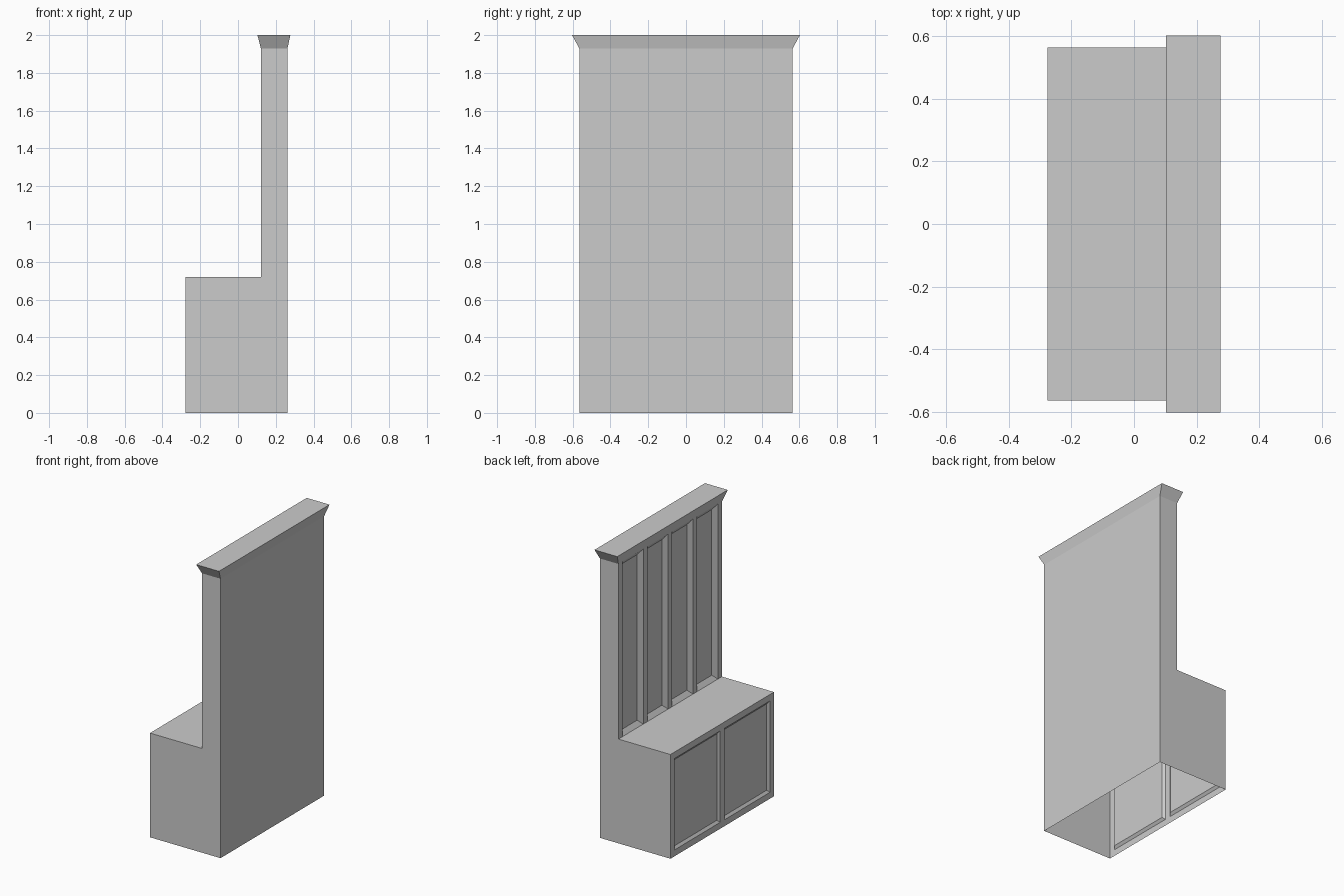
import bpy
import bmesh

if "Cube" in bpy.data.objects:
    bpy.data.objects.remove(bpy.data.objects["Cube"])

W = 0.565                      # half width along y
FRONT, STEP, BACK = -0.277, 0.121, 0.262
BENCH, TOP = 0.72, 1.93
FRAME = 0.044                  # width of rails and stiles


def finish(bm, name):
    bmesh.ops.remove_doubles(bm, verts=bm.verts, dist=1e-5)
    mesh = bpy.data.meshes.new(name)
    bm.to_mesh(mesh)
    bm.free()
    obj = bpy.data.objects.new(name, mesh)
    bpy.context.collection.objects.link(obj)
    return obj


def face(bm, points):
    return bm.faces.new([bm.verts.new(p) for p in points])


def cuts(n):
    """Alternating stile / opening positions for n equal openings."""
    opening = (2 * W - FRAME * (n + 1)) / n
    ys = [-W]
    for i in range(2 * n + 1):
        ys.append(ys[-1] + (FRAME if i % 2 == 0 else opening))
    return ys


def panelled_front(bm, x, ys, zs, open_row, depth, slope):
    """Front wall facing -x; odd columns of open_row sink in with sloped sides."""
    for j in range(len(zs) - 1):
        for i in range(len(ys) - 1):
            y0, y1, z0, z1 = ys[i], ys[i + 1], zs[j], zs[j + 1]
            ring = [(x, y0, z0), (x, y0, z1), (x, y1, z1), (x, y1, z0)]
            if j != open_row or i % 2 == 0:
                face(bm, ring)
                continue
            y0, y1, z0, z1 = y0 + slope, y1 - slope, z0 + slope, z1 - slope
            xb = x + depth
            inner = [(xb, y0, z0), (xb, y0, z1), (xb, y1, z1), (xb, y1, z0)]
            face(bm, inner)
            for a in range(4):
                b = (a + 1) % 4
                face(bm, [ring[a], ring[b], inner[b], inner[a]])


# Body: L-shaped shell, open underneath
bm = bmesh.new()
profile = [(FRONT, 0), (BACK, 0), (BACK, TOP), (STEP, TOP), (STEP, BENCH), (FRONT, BENCH)]
face(bm, [(x, -W, z) for x, z in profile])
face(bm, [(x, W, z) for x, z in reversed(profile)])
face(bm, [(BACK, -W, 0), (BACK, W, 0), (BACK, W, TOP), (BACK, -W, TOP)])
face(bm, [(FRONT, -W, BENCH), (STEP, -W, BENCH), (STEP, W, BENCH), (FRONT, W, BENCH)])
# Two shallow door panels below, four bevelled bays above
panelled_front(bm, FRONT, cuts(2), [0, FRAME, BENCH - FRAME, BENCH], 1, 0.013, 0.018)
panelled_front(bm, STEP, cuts(4), [BENCH, TOP], 0, 0.024, 0.033)
finish(bm, "cabinet_body")

# Crown: flared moulding with a closed top
bm = bmesh.new()


def rect(x0, x1, w, z):
    return [(x0, -w, z), (x1, -w, z), (x1, w, z), (x0, w, z)]


low = rect(STEP, BACK, W, TOP)
high = rect(STEP - 0.018, BACK + 0.015, 0.603, 2.0)
for i in range(4):
    k = (i + 1) % 4
    face(bm, [low[i], low[k], high[k], high[i]])
face(bm, high)
finish(bm, "crown_moulding")
